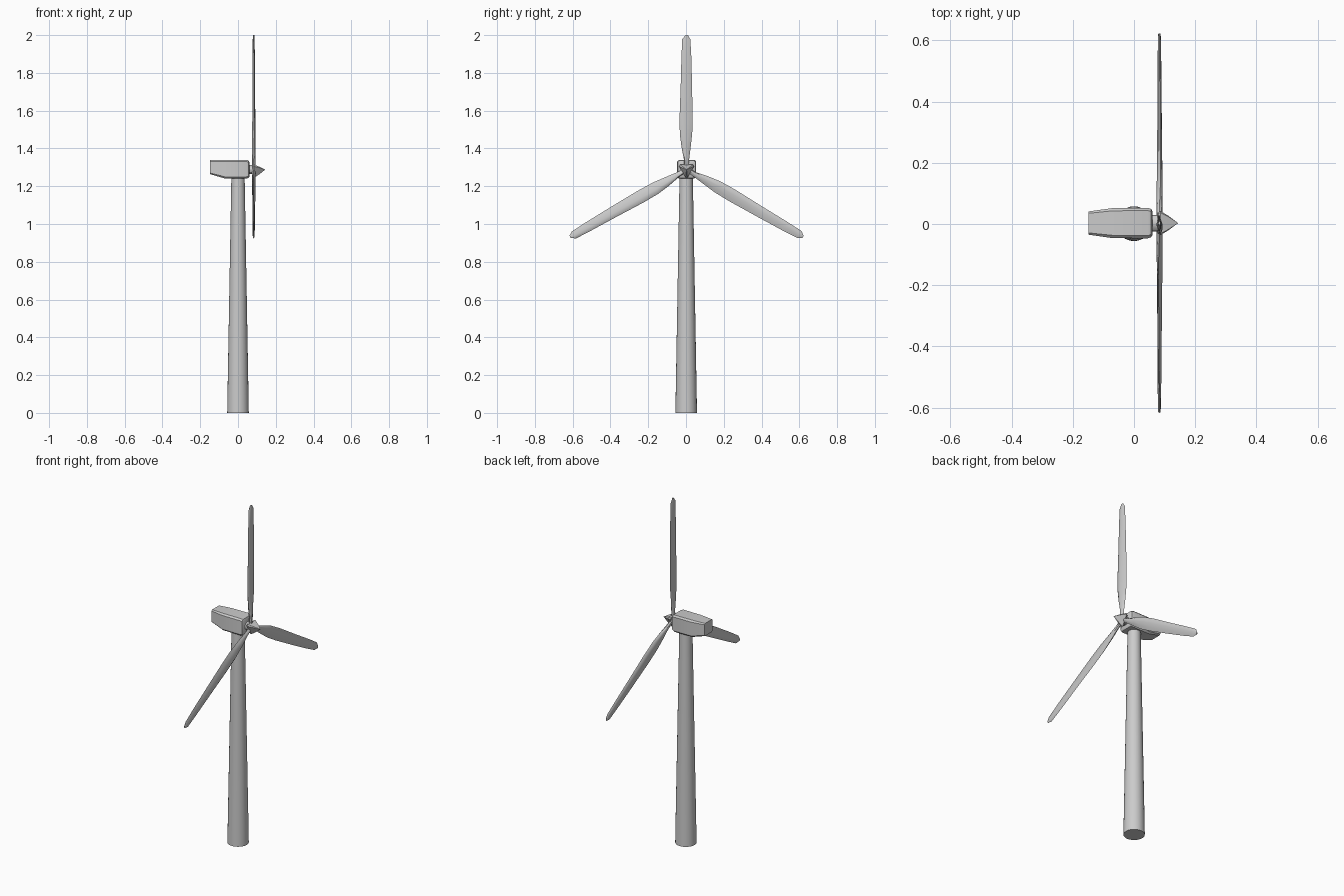
import bpy, bmesh
from math import sin, cos, pi, radians
from mathutils import Matrix, Vector

if "Cube" in bpy.data.objects:
    bpy.data.objects.remove(bpy.data.objects["Cube"])

CY = 0.003          # centre line of the machine
HUB = Vector((0.083, CY, 1.288))


def loft(name, rings, angle=30):
    """Skin a list of equal-length rings and cap both ends."""
    bm = bmesh.new()
    loops = [[bm.verts.new(p) for p in ring] for ring in rings]
    n = len(loops[0])
    for a, b in zip(loops, loops[1:]):
        for i in range(n):
            j = (i + 1) % n
            bm.faces.new((a[i], a[j], b[j], b[i]))
    bm.faces.new(loops[0])
    bm.faces.new(loops[-1])
    bmesh.ops.recalc_face_normals(bm, faces=bm.faces[:])
    mesh = bpy.data.meshes.new(name)
    bm.to_mesh(mesh)
    bm.free()
    ob = bpy.data.objects.new(name, mesh)
    bpy.context.collection.objects.link(ob)
    bpy.ops.object.select_all(action='DESELECT')
    ob.select_set(True)
    bpy.context.view_layer.objects.active = ob
    bpy.ops.object.shade_smooth_by_angle(angle=radians(angle))
    return ob


# Tapered tower with a short straight foot
def circle(r, z, n=24):
    return [(r * cos(2 * pi * i / n), CY - 0.002 + r * sin(2 * pi * i / n), z)
            for i in range(n)]

loft("tower", [circle(r, z) for r, z in
               [(0.057, 0), (0.056, 0.07), (0.035, 1.26)]])


# Nacelle: chamfered rectangles along x
def box_ring(x, w, zb, zt, c):
    return [(x, CY + y, z) for y, z in
            [(-w + c, zb), (w - c, zb), (w, zb + c), (w, zt - c),
             (w - c, zt), (-w + c, zt), (-w, zt - c), (-w, zb + c)]]

loft("nacelle", [box_ring(*s) for s in [
    (-0.148, 0.038, 1.264, 1.338, 0.006),
    (-0.070, 0.049, 1.241, 1.340, 0.009),
    (0.045, 0.050, 1.241, 1.340, 0.009),
    (0.056, 0.046, 1.244, 1.336, 0.009),
    (0.061, 0.038, 1.252, 1.326, 0.009)]], 35)


# Hub neck and pointed three-sided spinner
def tri_ring(x, r, cut=0.12):
    pts = []
    for k in range(3):
        for s in (-cut, cut):
            a = -pi / 2 + k * 2 * pi / 3 + s
            pts.append((x, CY + r * cos(a), HUB.z + r * sin(a)))
    return pts

loft("hub_neck", [[(x, CY + 0.027 * cos(i * pi / 6), HUB.z + 0.024 * sin(i * pi / 6))
                   for i in range(12)] for x in (0.055, 0.088)])
loft("spinner", [tri_ring(x, r) for x, r in
                 [(0.076, 0.036), (0.086, 0.043), (0.112, 0.026), (0.143, 0.001)]], 20)

# Blade stations: radius, left edge, right edge, half thickness, twist in degrees
STATIONS = [
    (0.015, -0.012, 0.012, 0.010, 0),
    (0.050, -0.013, 0.013, 0.010, 0),
    (0.120, -0.027, 0.022, 0.010, 6),
    (0.190, -0.036, 0.030, 0.009, 5),
    (0.280, -0.037, 0.032, 0.008, 4),
    (0.450, -0.031, 0.029, 0.007, 3),
    (0.600, -0.027, 0.025, 0.006, 1),
    (0.690, -0.023, 0.020, 0.005, 0),
    (0.712, -0.006, 0.007, 0.004, 0),
]
# Section outline: fraction across the chord, fraction of thickness
SECTION = [(0, 0), (0.14, 0.75), (0.4, 1), (0.75, 0.6), (1, 0),
           (0.75, -0.6), (0.4, -1), (0.14, -0.75)]

for k in range(3):
    turn = Matrix.Translation(HUB) @ Matrix.Rotation(k * 2 * pi / 3, 4, 'X')
    rings = []
    for r, lo, hi, t, tw in STATIONS:
        rot = Matrix.Rotation(radians(tw), 4, 'Z')
        rings.append([turn @ (rot @ Vector((v * t, lo + u * (hi - lo), r)))
                      for u, v in SECTION])
    loft("blade_%d" % (k + 1), rings, 40)
